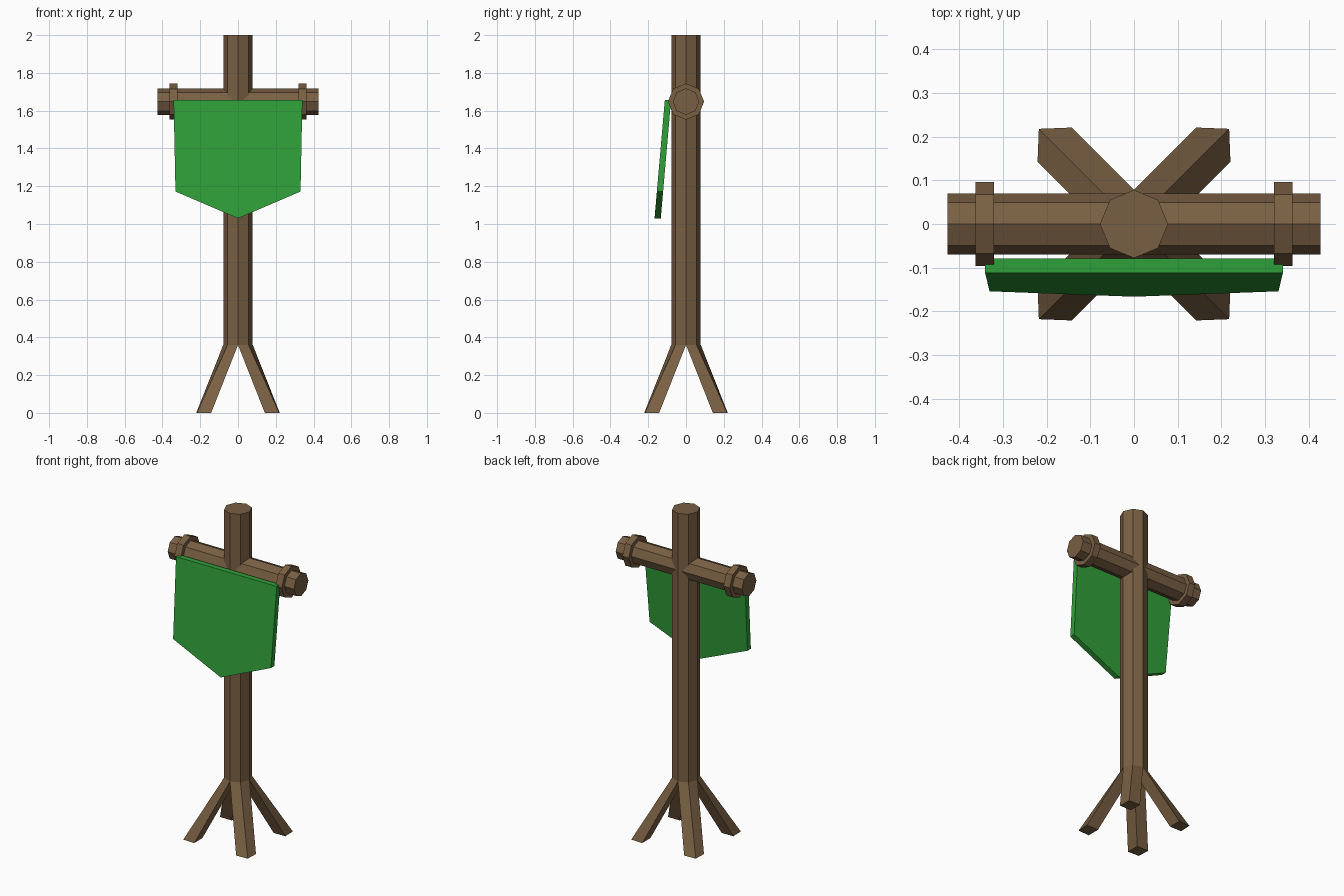
import bpy, math

if "Cube" in bpy.data.objects:
    bpy.data.objects.remove(bpy.data.objects["Cube"])


def material(name, color):
    m = bpy.data.materials.new(name)
    m.diffuse_color = (*color, 1)
    m.use_nodes = True
    m.node_tree.nodes["Principled BSDF"].inputs["Base Color"].default_value = m.diffuse_color
    return m


wood = material("brown wood", (0.19, 0.115, 0.055))
cloth = material("green cloth", (0.03, 0.35, 0.041))


def loft(name, a, b, mat):
    """Closed solid between two matching outlines (counter-clockwise seen from b)."""
    n = len(a)
    faces = [tuple(reversed(range(n))), tuple(range(n, 2 * n))]
    faces += [(i, (i + 1) % n, n + (i + 1) % n, n + i) for i in range(n)]
    me = bpy.data.meshes.new(name)
    me.from_pydata(a + b, [], faces)
    me.materials.append(mat)
    ob = bpy.data.objects.new(name, me)
    bpy.context.collection.objects.link(ob)
    return ob


def octagon(r):
    return [(r * math.cos(i * math.pi / 4), r * math.sin(i * math.pi / 4)) for i in range(8)]


def bar(name, r, x0, x1, z=1.648):
    ring = octagon(r)
    return loft(name, [(x0, y, z + h) for y, h in ring], [(x1, y, z + h) for y, h in ring], wood)


# Upright pole
R, FORK = 0.078, 0.36
loft("pole", [(x, y, FORK) for x, y in octagon(R)], [(x, y, 2.0) for x, y in octagon(R)], wood)

# Four splayed legs: each starts as a quarter of the pole and ends in a square foot
d = R * math.sqrt(0.5)
top = [(0, 0), (R, 0), (d, d), (0, R)]
foot = [(0.142, 0.142), (0.221, 0.142), (0.218, 0.218), (0.142, 0.221)]
for k in range(4):
    c, s = round(math.cos(k * math.pi / 2)), round(math.sin(k * math.pi / 2))
    turn = lambda pts, z: [(c * x - s * y, s * x + c * y, z) for x, y in pts]
    loft(f"leg_{k + 1}", turn(foot, 0.0), turn(top, FORK), wood)

# Crossbar with a collar near each end
bar("crossbar", 0.07, -0.427, 0.427)
bar("collar_left", 0.096, -0.363, -0.321)
bar("collar_right", 0.096, 0.321, 0.363)

# Banner hanging in front, leaning forward toward the pointed bottom
outline = [(-0.341, 1.657), (-0.331, 1.172), (0, 1.03), (0.331, 1.172), (0.341, 1.657)]
lean = lambda z: (1.657 - z) * 0.087
back = [(x, -0.079 - lean(z), z) for x, z in outline]
front = [(x, -0.112 - lean(z), z) for x, z in outline]
loft("banner", back, front, cloth)
